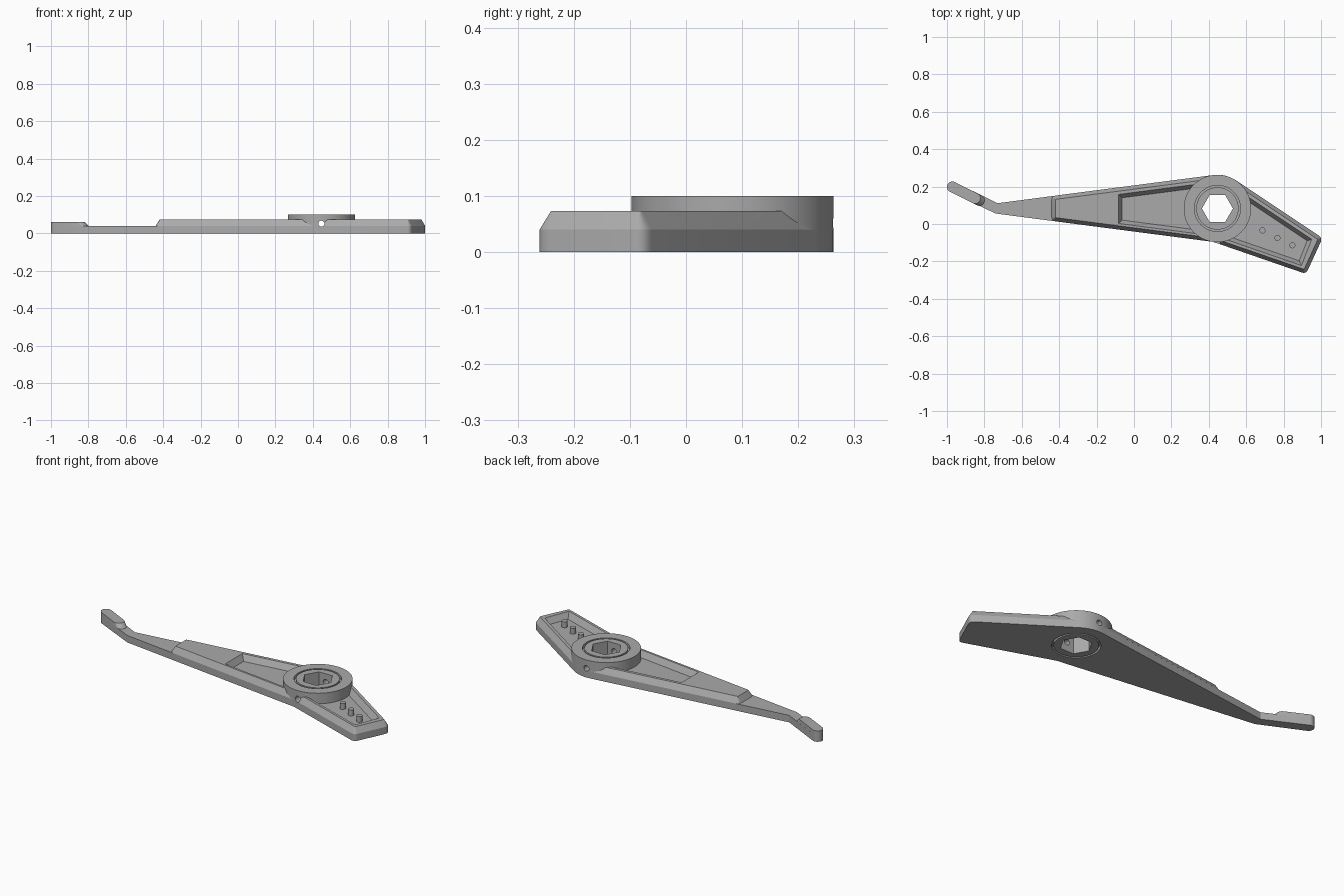
import bpy, bmesh, math
from mathutils import Vector

if "Cube" in bpy.data.objects:
    bpy.data.objects.remove(bpy.data.objects["Cube"])

grey = bpy.data.materials.new("light grey")
grey.use_nodes = True
grey.diffuse_color = (0.4, 0.4, 0.4, 1)
grey.node_tree.nodes["Principled BSDF"].inputs["Base Color"].default_value = (0.4, 0.4, 0.4, 1)

BASE, RIM, TOP = 0.04, 0.073, 0.1     # heights of the plate, rim and hub
CHAMFER = 0.02
HUB, HUB_R = Vector((0.446, 0.083)), 0.18


def arc(c, r, a0, a1, n):
    """Points on a circle from a0 to a1 degrees."""
    steps = [math.radians(a0 + (a1 - a0) * i / n) for i in range(n + 1)]
    return [Vector((c[0] + r * math.cos(a), c[1] + r * math.sin(a))) for a in steps]


def rounded(prev, p, nxt, d, n=6):
    """A corner replaced by a short curve."""
    prev, p, nxt = Vector(prev), Vector(p), Vector(nxt)
    a, b = p + (prev - p).normalized() * d, p + (nxt - p).normalized() * d
    return [a.lerp(p, i / n).lerp(p.lerp(b, i / n), i / n) for i in range(n + 1)]


def inset(points, d):
    """A counter-clockwise outline moved inward by d."""
    pts = [Vector(p) for p in points]
    result = []
    for i, p in enumerate(pts):
        e1, e2 = (p - pts[i - 1]).normalized(), (pts[(i + 1) % len(pts)] - p).normalized()
        n1, n2 = Vector((-e1.y, e1.x)), Vector((-e2.y, e2.x))
        result.append(p + (n1 + n2) * d / (1 + n1.dot(n2)))
    return result


def make(name, bm):
    bmesh.ops.recalc_face_normals(bm, faces=bm.faces)
    mesh = bpy.data.meshes.new(name)
    bm.to_mesh(mesh)
    bm.free()
    mesh.materials.append(grey)
    ob = bpy.data.objects.new(name, mesh)
    bpy.context.collection.objects.link(ob)
    return ob


def loft(name, low, high, z0, z1):
    """A solid between two outlines with equal point counts."""
    bm = bmesh.new()
    a = [bm.verts.new((p[0], p[1], z0)) for p in low]
    b = [bm.verts.new((p[0], p[1], z1)) for p in high]
    bm.faces.new(a[::-1])
    bm.faces.new(b)
    for i in range(len(a)):
        j = (i + 1) % len(a)
        bm.faces.new((a[i], a[j], b[j], b[i]))
    return make(name, bm)


def cylinder(name, c, r, z0, z1, sides=64):
    ring = arc(c, r, 0, 360, sides)[:-1]
    return loft(name, ring, ring, z0, z1)


def ring_cutter(name, r0, r1, z0, z1, sides=64):
    """A square-section ring around the hub axis."""
    bm = bmesh.new()
    loops = [[bm.verts.new((p.x, p.y, z)) for p in arc(HUB, r, 0, 360, sides)[:-1]]
             for r, z in ((r0, z0), (r1, z0), (r1, z1), (r0, z1))]
    for k in range(4):
        a, b = loops[k], loops[(k + 1) % 4]
        for i in range(sides):
            j = (i + 1) % sides
            bm.faces.new((a[i], a[j], b[j], b[i]))
    return make(name, bm)


def cut(ob, *cutters):
    bpy.context.view_layer.objects.active = ob
    for c in cutters:
        mod = ob.modifiers.new("cut", "BOOLEAN")
        mod.operation, mod.solver, mod.object = "DIFFERENCE", "EXACT", c
        bpy.ops.object.modifier_apply(modifier=mod.name)


# Shared outline points
tip, tip_r, tip_angle = Vector((-0.971, 0.198)), 0.029, 63.4
low_bend, up_bend = (-0.74, 0.056), (-0.73, 0.111)
low_hub, low_end, up_end = (0.423, -0.0955), (0.92, -0.267), (1.008, -0.075)
up_hub = (0.546, 0.233)
wide_end = rounded(low_hub, low_end, up_end, 0.025) + rounded(low_end, up_end, up_hub, 0.025)
hub_arc = arc(HUB, HUB_R, 56.3, 97.4, 12)

# Base plate with the slim bent arm
outline = (arc(tip, tip_r, tip_angle, tip_angle + 180, 16)
           + [Vector(low_bend), Vector(low_hub)] + wide_end + hub_arc + [Vector(up_bend)])
base = loft("base_plate", outline, outline, 0, BASE)

# Chamfered raised body
low_left, up_left = (-0.44, 0.0167), (-0.44, 0.1493)
raised_line = (rounded(up_left, low_left, low_hub, 0.022) + [Vector(low_hub)] + wide_end
               + hub_arc + rounded(hub_arc[-1], up_left, low_left, 0.022))
raised = loft("raised_rim", raised_line, inset(raised_line, CHAMFER), BASE, RIM)

# Raised finger tip, sloped at its inner end
axis = Vector((0.894, -0.447))
tip_start = arc(tip, tip_r, tip_angle, tip_angle + 180, 16)


def tip_outline(length):
    return tip_start + arc(tip + axis * length, tip_r, tip_angle - 180, tip_angle, 16)


finger = loft("finger_tip", tip_outline(0.16), tip_outline(0.135), BASE, 0.062)

# Hub and pins
hub = cylinder("hub", HUB, HUB_R, BASE, TOP, 96)
pins = [cylinder(f"pin_{i + 1}", (0.687 + 0.08 * i, -0.034 - 0.04 * i), 0.016, BASE, RIM, 24)
        for i in range(3)]

# Cutters: tapered pockets, hexagonal bore, ring grooves and cross hole
slope = CHAMFER / (RIM - BASE)
z_low, z_high = BASE - 0.01, RIM + 0.01
pocket_lines = {
    "arm_pocket": [(-0.083, 0.003), (0.4, -0.06), (0.4, 0.221), (-0.083, 0.158)],
    "end_pocket": [(0.44, -0.065), (0.895, -0.222), (0.95, -0.082), (0.525, 0.202)],
}
pockets = [loft(name, inset(line, (RIM - z_low) * slope), inset(line, (RIM - z_high) * slope),
                z_low, z_high) for name, line in pocket_lines.items()]
core = cylinder("core_cutter", HUB, 0.17, 0, 0.15)
bore = cylinder("hex_cutter", HUB, 0.083, -0.05, 0.15, 6)
top_groove = ring_cutter("top_groove_cutter", 0.113, 0.123, TOP - 0.02, TOP + 0.02)
low_groove = ring_cutter("low_groove_cutter", 0.113, 0.123, -0.02, 0.02)
cross = cylinder("cross_hole_cutter", (0, 0), 0.016, -0.3, 0.3, 32)
cross.rotation_euler.x = math.pi / 2
cross.location = (HUB.x, HUB.y, 0.052)
bpy.context.view_layer.update()

cut(raised, *pockets, core, cross)
cut(hub, bore, top_groove, cross)
cut(base, bore, low_groove, cross)
for c in pockets + [core, bore, top_groove, low_groove, cross]:
    bpy.data.objects.remove(c)

# Smooth round walls, crisp edges
bpy.ops.object.select_all(action="DESELECT")
for ob in [base, raised, finger, hub] + pins:
    ob.select_set(True)
bpy.context.view_layer.objects.active = base
bpy.ops.object.shade_smooth_by_angle(angle=math.radians(25))
